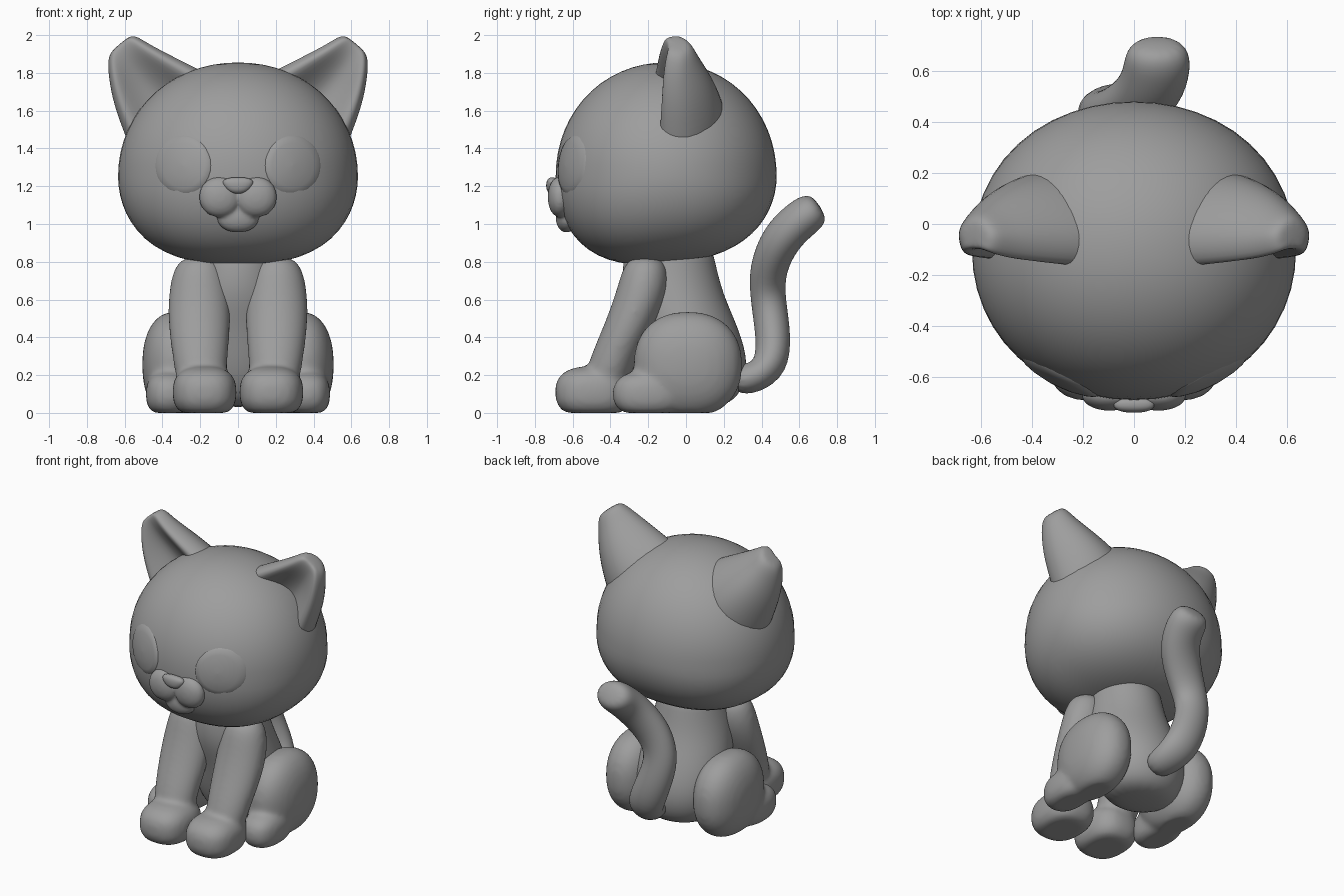
import bpy, bmesh, math
from mathutils import Vector

if "Cube" in bpy.data.objects:
    bpy.data.objects.remove(bpy.data.objects["Cube"])

HC, HR, H_LOW, HP = Vector((0, -0.105, 1.25)), Vector((0.635, 0.585, 0.605)), 0.46, 2.06
grey = bpy.data.materials.new("mid_grey")
grey.diffuse_color = (0.34, 0.34, 0.34, 1)
grey.use_nodes = True
grey.node_tree.nodes["Principled BSDF"].inputs["Base Color"].default_value = grey.diffuse_color


def finish(name, bm, mirror=False, subsurf=0):
    bmesh.ops.recalc_face_normals(bm, faces=bm.faces)
    for f in bm.faces:
        f.smooth = True
    me = bpy.data.meshes.new(name)
    bm.to_mesh(me)
    bm.free()
    me.materials.append(grey)
    ob = bpy.data.objects.new(name, me)
    bpy.context.collection.objects.link(ob)
    if subsurf:
        s = ob.modifiers.new("Subdivision", 'SUBSURF')
        s.levels = s.render_levels = subsurf
    if mirror:
        add_mirror(ob)
    return ob


def add_mirror(ob):
    m = ob.modifiers.new("Mirror", 'MIRROR')
    m.use_mirror_merge = False


def fuse(name, obs, voxel, smooth, mirror=False):
    """Join overlapping closed parts into one softly blended skin."""
    bpy.ops.object.select_all(action='DESELECT')
    for o in obs:
        o.select_set(True)
    bpy.context.view_layer.objects.active = obs[0]
    bpy.ops.object.convert(target='MESH')
    bpy.ops.object.join()
    ob = bpy.context.view_layer.objects.active
    ob.name = ob.data.name = name
    r = ob.modifiers.new("Remesh", 'REMESH')
    r.mode, r.voxel_size, r.use_smooth_shade = 'VOXEL', voxel, True
    s = ob.modifiers.new("Smooth", 'SMOOTH')
    s.factor, s.iterations = 0.5, smooth
    if mirror:
        add_mirror(ob)


def blob(name, c, r, p=2.0, low=None, taper=0.0, seg=32):
    """Rounded super-ellipsoid, flattened where it meets the ground.
    With 'low' the underside is shallower, squarer and tips down at the front."""
    bm = bmesh.new()
    bmesh.ops.create_uvsphere(bm, u_segments=seg, v_segments=seg * 5 // 8, radius=1)
    for v in bm.verts:
        n = v.co.normalized()
        under = max(-n.z, 0) if low else 0
        q = p + 0.4 * under
        n /= sum(abs(a) ** q for a in n) ** (1 / q)
        rz = low if under else r[2]
        x, y = n.x * r[0] * (1 + taper * n.z), n.y * r[1]
        v.co = (c[0] + x, c[1] + y, max(0.0, c[2] + n.z * rz + 0.08 * y * under))
    return finish(name, bm)


def circle(n=16):
    return [(math.cos(2 * math.pi * i / n), math.sin(2 * math.pi * i / n)) for i in range(n)]


def loft(name, rings, mirror=False, subsurf=2):
    """Skin a list of point rings and cap both ends."""
    bm = bmesh.new()
    vs = [[bm.verts.new(p) for p in ring] for ring in rings]
    n = len(vs[0])
    for a, b in zip(vs, vs[1:]):
        for i in range(n):
            j = (i + 1) % n
            bm.faces.new((a[i], a[j], b[j], b[i]))
    bm.faces.new(vs[0])
    bm.faces.new(vs[-1])
    return finish(name, bm, mirror, subsurf)


def section(c, u, v, profile):
    return [Vector(c) + Vector(u) * a + Vector(v) * b for a, b in profile]


def level(rows):
    """Horizontal elliptical sections from (x, y, z, rx, ry)."""
    return [section((x, y, z), (rx, 0, 0), (0, ry, 0), circle()) for x, y, z, rx, ry in rows]


def head_front(x, z):
    rz = HR.z if z > HC.z else H_LOW
    k = 1 - abs(x / HR.x) ** HP - abs((z - HC.z) / rz) ** HP
    return HC.y - HR.y * max(k, 0) ** (1 / HP)


# Head
blob("head", HC, HR, HP, low=H_LOW, seg=48)

# Eyes: very shallow domed discs following the face
bm = bmesh.new()
prev = None
for f, off in ((0.02, 0.013), (0.4, 0.012), (0.75, 0.009), (0.95, 0.005), (1.0, -0.002)):
    ring = []
    for a, b in circle(32):
        x, z = 0.29 + 0.147 * f * a, 1.31 + 0.158 * f * b
        ring.append(bm.verts.new((x, head_front(x, z) - off, z)))
    if prev:
        for i in range(32):
            j = (i + 1) % 32
            bm.faces.new((prev[i], prev[j], ring[j], ring[i]))
    else:
        bm.faces.new(ring)
    prev = ring
finish("eye", bm, mirror=True)

# Muzzle with chin, and nose
cheeks = [blob("cheek", (s * 0.096, -0.668, 1.143), (0.11, 0.064, 0.107), 2.1, seg=24) for s in (1, -1)]
chin = blob("chin", (0, -0.632, 1.035), (0.112, 0.058, 0.08), 2.1, seg=24)
fuse("muzzle", cheeks + [chin], 0.01, 6)
blob("nose", (0, -0.708, 1.204), (0.075, 0.032, 0.043), 2.4, taper=0.3, seg=24)

# Ears: crescent sections, hollow towards the front, closing at the tip
back = [(1, 0.12), (0.88, 0.48), (0.52, 0.86), (0, 1.04), (-0.52, 0.86), (-0.88, 0.48), (-1, 0.12)]
front = [(-0.8, -0.27), (-0.45, 0.08), (0, 0.35), (0.45, 0.08), (0.8, -0.27)]
wide = Vector((0.76, 0.06, -0.64))
ear = [((0.29, -0.11, 1.515), 0.34, 0.33, 1), ((0.385, -0.105, 1.63), 0.287, 0.31, 1),
       ((0.505, -0.095, 1.76), 0.213, 0.24, 0.9), ((0.583, -0.08, 1.87), 0.143, 0.15, 0.6),
       ((0.617, -0.06, 1.94), 0.1, 0.095, 0.2), ((0.625, -0.055, 1.955), 0.055, 0.05, 0)]
loft("ear", [section(c, wide * w, (0, d, 0), back + [(a, b * h - 0.6 * (1 - h)) for a, b in front])
             for c, w, d, h in ear], mirror=True)

# Body
loft("body", level([
    (0, 0.05, 0.03, 0.15, 0.13), (0, 0.06, 0.08, 0.26, 0.23), (0, 0.05, 0.25, 0.32, 0.295),
    (0, 0.0, 0.45, 0.31, 0.285), (0, -0.075, 0.63, 0.265, 0.275),
    (0, -0.09, 0.8, 0.23, 0.25), (0, -0.09, 0.92, 0.22, 0.22)]))

# Front legs with paws
leg = loft("leg", level([
    (0.2, -0.215, 0.83, 0.07, 0.06), (0.205, -0.215, 0.785, 0.135, 0.12), (0.205, -0.23, 0.64, 0.168, 0.142),
    (0.205, -0.3, 0.46, 0.17, 0.138), (0.2, -0.395, 0.27, 0.145, 0.127),
    (0.19, -0.44, 0.1, 0.13, 0.12)]))
paw = blob("paw", (0.177, -0.49, 0.11), (0.169, 0.202, 0.137), 2.6)
fuse("front_leg", [leg, paw], 0.016, 10, mirror=True)

# Hind legs: haunch with paw
haunch = blob("haunch", (0.335, 0.01, 0.255), (0.172, 0.287, 0.28), 2.25)
paw = blob("paw", (0.365, -0.2, 0.1), (0.123, 0.188, 0.122), 2.5)
fuse("hind_leg", [haunch, paw], 0.016, 12, mirror=True)

# Tail: tube swept along an S-shaped path
path = [(0.05, 0.24, 0.17, 0.075), (0.04, 0.36, 0.18, 0.09), (0.0, 0.455, 0.25, 0.1),
        (-0.07, 0.465, 0.41, 0.098), (-0.125, 0.433, 0.6, 0.096), (-0.065, 0.428, 0.76, 0.104),
        (0.055, 0.5, 0.925, 0.112), (0.09, 0.6, 1.02, 0.11), (0.095, 0.67, 1.07, 0.105),
        (0.095, 0.71, 1.095, 0.065)]
rings = []
for i, (x, y, z, r) in enumerate(path):
    a, b = path[max(i - 1, 0)], path[min(i + 1, len(path) - 1)]
    t = (Vector(b[:3]) - Vector(a[:3])).normalized()
    u = (Vector((1, 0, 0)) - t * t.x).normalized()
    rings.append(section((x, y, z), u * r * 1.25, t.cross(u) * r, circle(12)))
loft("tail", rings)
